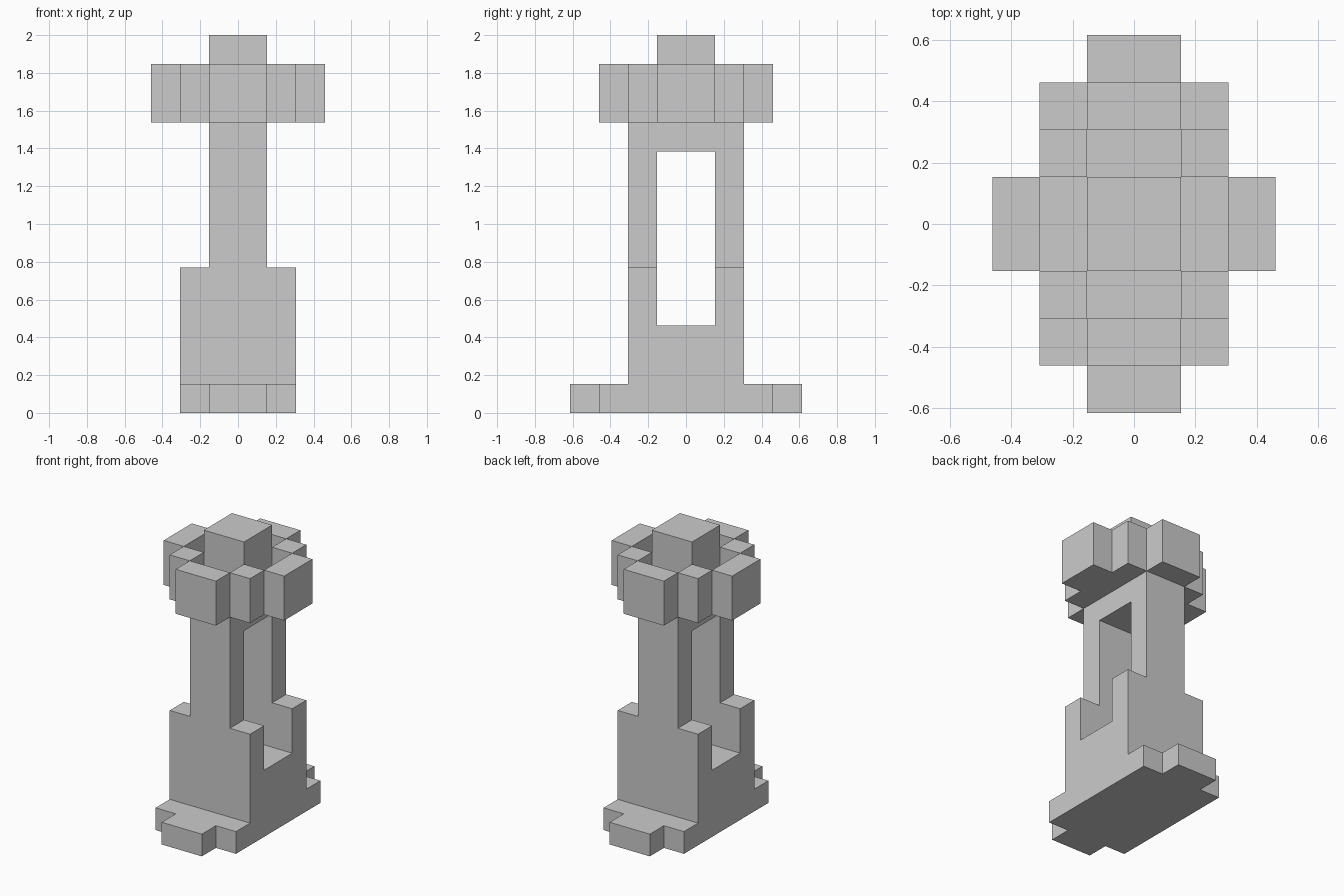
import bpy, bmesh
from mathutils import Vector

if "Cube" in bpy.data.objects:
    bpy.data.objects.remove(bpy.data.objects["Cube"])

U = 2 / 13          # one block of the stepped, block-built style
cells = {}          # block position -> part name


def fill(part, hx, hy, z0, z1):
    """Solid block centred on the axis: half sizes hx, hy, from z0 to z1."""
    for x in range(-hx, hx):
        for y in range(-hy, hy):
            for z in range(z0, z1):
                cells[x, y, z] = part


def carve(hx, hy, z0, z1):
    for x in range(-hx, hx):
        for y in range(-hy, hy):
            for z in range(z0, z1):
                cells.pop((x, y, z), None)


# Stepped foot
fill("base", 2, 3, 0, 1)
fill("base", 1, 4, 0, 1)

# Wide lower body and narrow shaft, with an opening running through in x
fill("body", 2, 2, 1, 5)
fill("shaft", 1, 2, 5, 10)
carve(2, 1, 3, 9)

# Rounded-off head with a sunken cross-shaped top, leaving a raised rim
fill("head", 2, 2, 10, 12)
fill("head", 3, 1, 10, 12)
fill("head", 1, 3, 10, 12)
carve(2, 1, 11, 12)
carve(1, 2, 11, 12)

# Central knob
fill("knob", 1, 1, 11, 13)


def build(part):
    """Make a part from its exposed block faces only, merged into flat panels."""
    bm = bmesh.new()
    for cell in [c for c, p in cells.items() if p == part]:
        for axis in range(3):
            for side in (-1, 1):
                n = Vector((0, 0, 0))
                n[axis] = side
                if tuple(int(a + b) for a, b in zip(cell, n)) in cells:
                    continue
                a = Vector((0, 0, 0))
                a[(axis + 1) % 3] = 0.5
                b = n.cross(a)
                mid = Vector(cell) + Vector((0.5, 0.5, 0.5)) + n * 0.5
                quad = (mid - a - b, mid + a - b, mid + a + b, mid - a + b)
                bm.faces.new([bm.verts.new(v * U) for v in quad])
    bmesh.ops.remove_doubles(bm, verts=bm.verts, dist=0.001)
    bmesh.ops.dissolve_limit(bm, angle_limit=0.01, verts=bm.verts, edges=bm.edges)
    mesh = bpy.data.meshes.new(part)
    bm.to_mesh(mesh)
    bm.free()
    bpy.context.collection.objects.link(bpy.data.objects.new(part, mesh))


for name in ("base", "body", "shaft", "head", "knob"):
    build(name)
